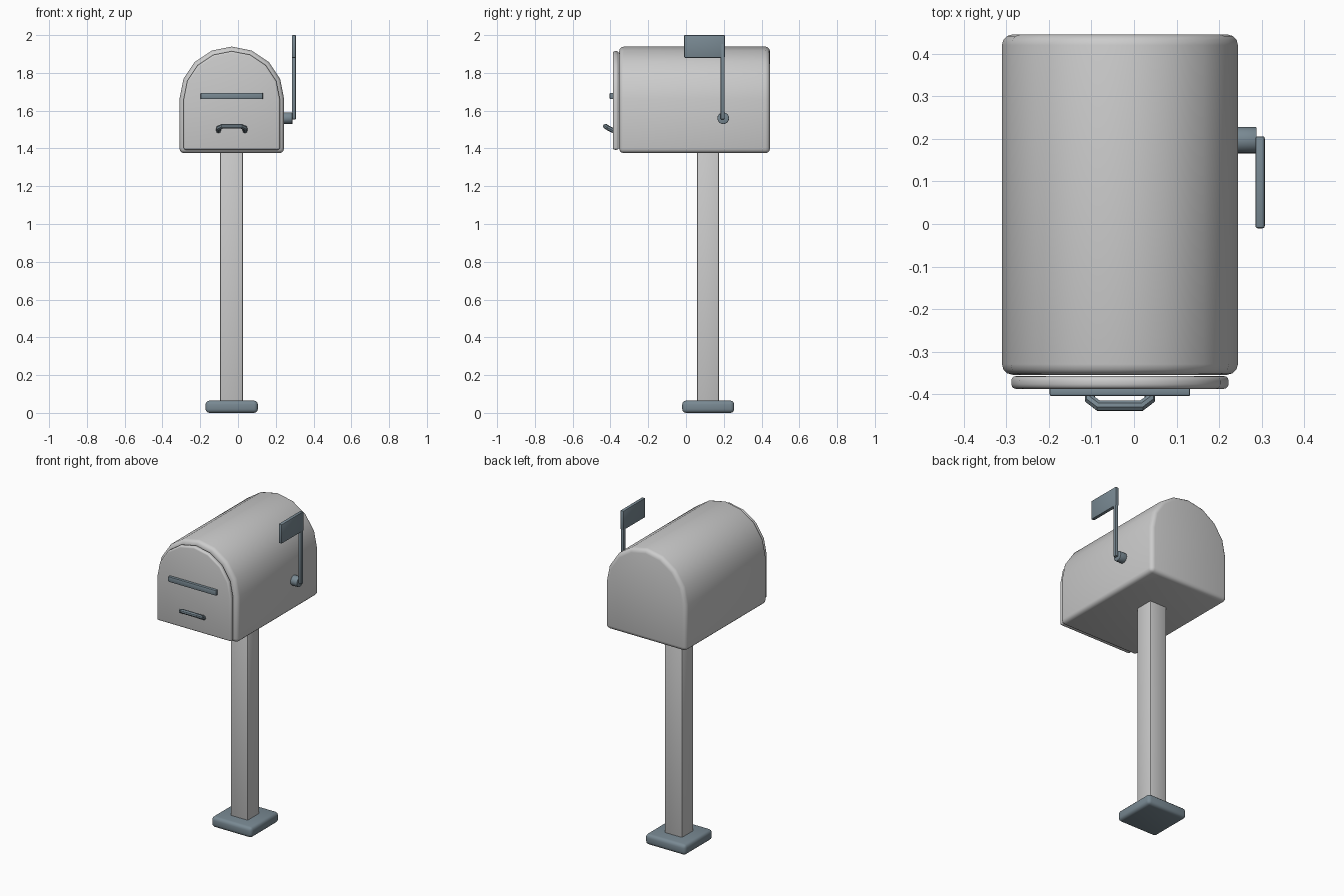
import bpy, bmesh, math
from mathutils import Vector

if "Cube" in bpy.data.objects:
    bpy.data.objects.remove(bpy.data.objects["Cube"])

CX = -0.033  # centre line of box and post

steel = bpy.data.materials.new("dark_steel")
steel.diffuse_color = (0.19, 0.25, 0.29, 1)
steel.use_nodes = True
steel.node_tree.nodes["Principled BSDF"].inputs["Base Color"].default_value = steel.diffuse_color


def finish(ob, bevel=0, segments=3, mat=None):
    if mat:
        ob.data.materials.append(mat)
    bpy.ops.object.select_all(action='DESELECT')
    ob.select_set(True)
    bpy.context.view_layer.objects.active = ob
    if bevel:
        m = ob.modifiers.new("bevel", 'BEVEL')
        m.width, m.segments = bevel, segments
        m.limit_method, m.angle_limit = 'ANGLE', math.radians(35)
        bpy.ops.object.modifier_apply(modifier=m.name)
    bpy.ops.object.shade_smooth_by_angle(angle=math.radians(35))
    return ob


def from_bmesh(name, bm):
    bmesh.ops.recalc_face_normals(bm, faces=bm.faces)
    me = bpy.data.meshes.new(name)
    bm.to_mesh(me)
    bm.free()
    ob = bpy.data.objects.new(name, me)
    bpy.context.collection.objects.link(ob)
    return ob


def box(name, lo, hi, bevel, segments=2, mat=None):
    lo, hi = Vector(lo), Vector(hi)
    bm = bmesh.new()
    bmesh.ops.create_cube(bm, size=1)
    bmesh.ops.scale(bm, vec=hi - lo, verts=bm.verts)
    bmesh.ops.translate(bm, vec=(lo + hi) / 2, verts=bm.verts)
    return finish(from_bmesh(name, bm), bevel, segments, mat)


def arch(name, r, z0, zc, y0, y1, bevel):
    # flat bottom, straight sides and an eight-sided half circle, extruded along y
    bm = bmesh.new()
    pts = [(CX - r, z0), (CX + r, z0)]
    pts += [(CX + r * math.cos(i * math.pi / 8), zc + r * math.sin(i * math.pi / 8)) for i in range(9)]
    face = bm.faces.new([bm.verts.new((x, y0, z)) for x, z in pts])
    ext = bmesh.ops.extrude_face_region(bm, geom=[face])
    bmesh.ops.translate(bm, vec=(0, y1 - y0, 0),
                        verts=[v for v in ext["geom"] if isinstance(v, bmesh.types.BMVert)])
    return finish(from_bmesh(name, bm), bevel)


def tube(name, pts, r, mat):
    cu = bpy.data.curves.new(name, 'CURVE')
    cu.dimensions = '3D'
    cu.bevel_depth, cu.bevel_resolution, cu.use_fill_caps = r, 2, True
    sp = cu.splines.new('POLY')
    sp.points.add(len(pts) - 1)
    for p, co in zip(sp.points, pts):
        p.co = (*co, 1)
    ob = bpy.data.objects.new(name, cu)
    bpy.context.collection.objects.link(ob)
    bpy.ops.object.select_all(action='DESELECT')
    ob.select_set(True)
    bpy.context.view_layer.objects.active = ob
    bpy.ops.object.convert(target='MESH')
    return finish(bpy.context.object, mat=mat)


# Post and foot
box("base_plate", (-0.172, -0.02, 0), (0.105, 0.255, 0.065), 0.02, 3, steel)
box("post", (-0.094, 0.058, 0.003), (0.026, 0.174, 1.39), 0.008)

# Mailbox body and door
arch("box_body", 0.277, 1.375, 1.662, -0.354, 0.445, 0.025)
arch("door", 0.255, 1.393, 1.66, -0.387, -0.357, 0.011)

# Trim strip and sloping pull handle on the door
box("door_strip", (-0.198, -0.404, 1.661), (0.132, -0.384, 1.694), 0.004, 2, steel)
half = [(0.07, -0.383, 1.493), (0.07, -0.412, 1.508), (0.05, -0.427, 1.518)]
path = [(CX - x, y, z) for x, y, z in half] + [(CX + x, y, z) for x, y, z in reversed(half)]
tube("door_handle", path, 0.013, steel)

# Flag pivot, arm and plate
bm = bmesh.new()
bmesh.ops.create_cone(bm, cap_ends=True, segments=16, radius1=0.031, radius2=0.031, depth=0.06)
pivot = from_bmesh("flag_pivot", bm)
pivot.rotation_euler = (0, math.pi / 2, 0)
pivot.location = (0.258, 0.197, 1.56)
finish(pivot, 0.003, 2, steel)
box("flag_arm", (0.285, 0.182, 1.553), (0.307, 0.205, 1.96), 0.007, 2, steel)
box("flag_plate", (0.285, -0.01, 1.88), (0.307, 0.206, 2.0), 0.005, 2, steel)
